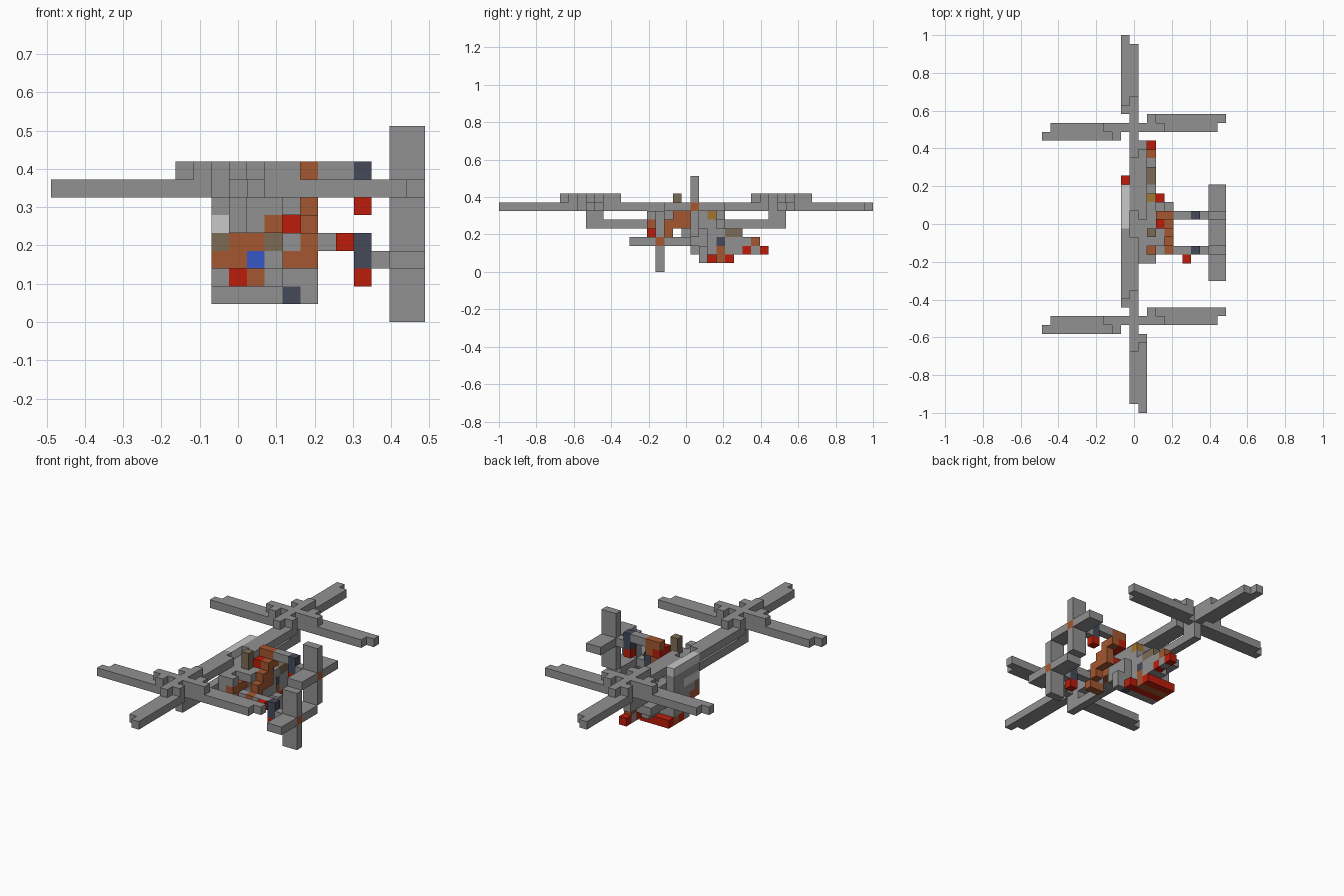
import bpy
import bmesh
from itertools import product
from mathutils import Vector

default_cube = bpy.data.objects.get("Cube")
if default_cube:
    bpy.data.objects.remove(default_cube)

UNIT = 2 / 43
ORIGIN = Vector((10.5, 21.5, 0))

PALETTE = {
    "grey": (.285, .285, .285),
    "pale_grey": (.58, .58, .58),
    "rust": (.37, .095, .03),
    "red": (.5, .012, .003),
    "navy": (.058, .068, .1),
    "blue": (.035, .095, .57),
    "olive": (.2, .145, .09),
    "gold": (.35, .18, .03),
}

materials = {}
for colour, rgb in PALETTE.items():
    material = bpy.data.materials.new(colour)
    material.use_nodes = True
    material.diffuse_color = (*rgb, 1)
    shader = material.node_tree.nodes["Principled BSDF"]
    shader.inputs["Base Color"].default_value = (*rgb, 1)
    materials[colour] = material

cells = {}


def span(value):
    """Inclusive range from a pair, or a single step."""
    first, last = value if isinstance(value, tuple) else (value, value)
    return range(first, last + 1)


def block(part, colour, x, y, z):
    """Fill a box of the grid; later blocks replace earlier ones."""
    for cell in product(span(x), span(y), span(z)):
        cells[cell] = (part, colour)


def rotor(part, centre_y):
    """Four stepped blades, each a quarter turn from the last."""
    centre_x, level = 10, 7
    blade = [(-d, 0, 0) for d in range(1, 10)]
    blade += [(-d, -1, 0) for d in range(2, 11)]
    blade += [(-d, 0, 1) for d in range(1, 4)] + [(-2, -1, 1)]
    for turn in range(4):
        for dx, dy, dz in blade:
            cells[centre_x + dx, centre_y + dy, level + dz] = (part, "grey")
        blade = [(dy, -dx, dz) for dx, dy, dz in blade]
    block(part, "grey", centre_x, centre_y, (level, level + 1))


def engine(part, y, z):
    """Cross propeller, shaft and coloured pod."""
    block(part + "_propeller", "grey", (19, 20), (y - 3, y + 3), z)
    block(part + "_propeller", "grey", (19, 20), y, (z - 3, z + 3))
    block(part + "_propeller", "rust", 20, y, z)
    block(part + "_shaft", "grey", 18, y, z)
    block(part + "_pod", "navy", 17, y, (z, z + 1))
    block(part + "_pod", "red", 17, y, z - 1)
    block(part + "_pod", "grey", (15, 16), y, z + 1)
    block(part + "_pod", "rust", 14, y, z + 1)


# Rotors with their masts and arms
for side, hub, mast, arm in (("front", 10, (10, 11), (10, 17)),
                             ("back", 32, (31, 32), (25, 32))):
    block(side + "_mast", "grey", 10, mast, (5, 6))
    block(side + "_arm", "grey", 10, arm, 5)
    rotor(side + "_rotor", hub)

# Hull core
block("hull", "grey", 11, (17, 20), 6)
block("hull", "grey", (12, 13), (19, 20), 6)
block("hull", "grey", (10, 12), (20, 24), (5, 6))
block("hull", "grey", (10, 11), (17, 25), 5)
block("hull", "grey", (10, 12), (22, 25), 4)
block("hull", "grey", (10, 12), (22, 28), 3)
block("hull", "grey", 13, (21, 23), (3, 4))
block("hull", "grey", 9, (21, 25), 6)
block("hull", "grey", 9, (22, 25), (3, 5))

# Pale canopy and side window
block("canopy", "pale_grey", 9, (21, 25), 7)
block("window", "pale_grey", 9, (21, 23), 5)

# Belly
block("belly", "grey", (9, 12), (22, 25), 2)
block("belly", "grey", (9, 12), 23, 1)
block("belly", "grey", (13, 14), 23, (1, 2))
block("belly", "navy", 13, 23, 1)
block("belly", "red", 9, 23, 2)
block("belly", "red", 10, 22, 2)
block("belly", "rust", 11, 22, 2)
block("belly", "red", (9, 13), 24, 1)
block("belly", "rust", (9, 12), 25, 1)
block("belly", "rust", 12, 25, 2)
block("belly", "red", (9, 12), 26, 1)
block("belly", "grey", (11, 12), (26, 27), 2)

# Nose panels
block("nose", "rust", (9, 11), 21, (3, 4))
block("nose", "rust", 9, 22, 3)
block("nose", "olive", 9, 21, 4)
block("nose", "blue", 11, 21, 3)
block("nose", "grey", 12, 21, 3)
block("nose", "olive", 12, 21, 4)
block("nose", "grey", 13, 18, 4)
block("nose", "rust", 13, 18, 3)
block("nose", "rust", 12, (17, 19), 5)
block("nose", "grey", 12, 17, 6)

# Engines and the stepped frame between them
engine("lower_engine", 18, 3)
engine("upper_engine", 22, 7)
block("lower_engine_pod", "red", 16, 17, 4)
block("frame", "rust", 14, 18, 3)
for step in range(4):
    block("frame", "rust", 14, (18 + step, 19 + step), 4 + step)
block("frame", "rust", 14, 21, 5)
block("frame", "rust", 13, 22, 8)
block("frame", "red", 13, (21, 22), 7)

# Side fittings
block("fittings", "red", 13, 21, 5)
block("fittings", "gold", 12, 24, 6)
block("fittings", "olive", 12, 20, (7, 8))
block("fittings", "olive", 12, (26, 27), 4)
block("fittings", "navy", 12, 25, 3)

# Tail boom tips
block("tail_tip", "red", 12, 28, 2)
block("tail_tip", "rust", 12, 29, 3)
block("tail_tip", "grey", 12, 29, 2)
block("tail_tip", "red", 12, 30, 2)


def build_part(part):
    """Skin the cells of one part with their exposed faces only."""
    mesh = bpy.data.meshes.new(part)
    used = sorted({c for p, c in cells.values() if p == part})
    for colour in used:
        mesh.materials.append(materials[colour])
    bm = bmesh.new()
    for cell, (owner, colour) in cells.items():
        if owner != part:
            continue
        centre = Vector(cell) + Vector((.5, .5, .5)) - ORIGIN
        for axis, sign in product(range(3), (-1, 1)):
            normal, u, v = Vector(), Vector(), Vector()
            normal[axis] = sign
            if tuple(int(a + b) for a, b in zip(cell, normal)) in cells:
                continue
            u[(axis + 1) % 3] = sign
            v[(axis + 2) % 3] = 1
            corners = (-u - v, u - v, u + v, v - u)
            face = bm.faces.new([bm.verts.new(
                (centre + (normal + c) / 2) * UNIT) for c in corners])
            face.material_index = used.index(colour)
    bmesh.ops.remove_doubles(bm, verts=bm.verts, dist=UNIT / 100)
    bm.to_mesh(mesh)
    bm.free()
    bpy.context.collection.objects.link(bpy.data.objects.new(part, mesh))


for part_name in sorted({part for part, colour in cells.values()}):
    build_part(part_name)
